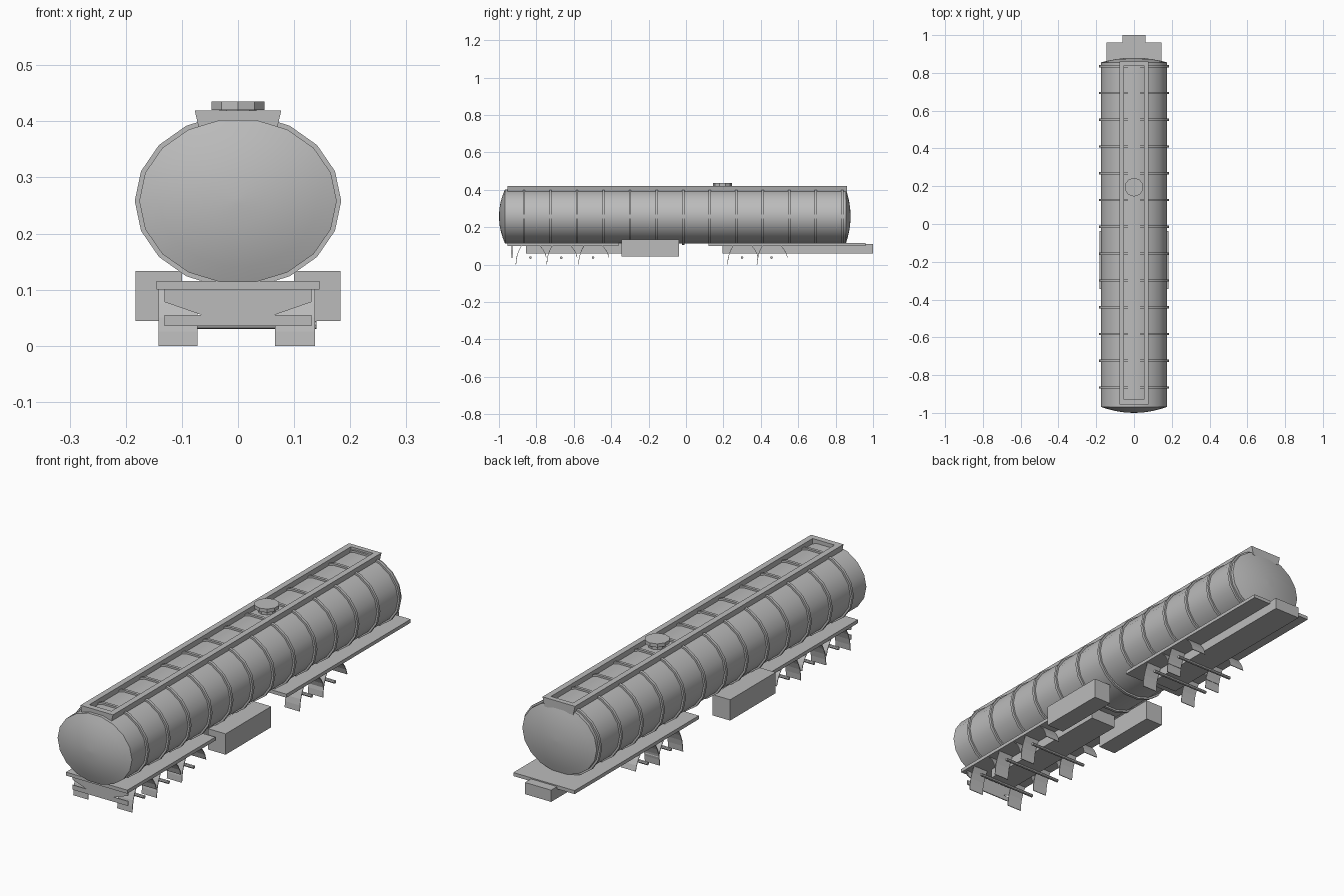
import bpy, bmesh, math
from mathutils import Matrix

old = bpy.data.objects.get("Cube")
if old:
    bpy.data.objects.remove(old, do_unlink=True)

grey = bpy.data.materials.new("plain_grey")
grey.use_nodes = True
GREY = (0.5, 0.5, 0.5, 1)
grey.diffuse_color = GREY
grey.node_tree.nodes["Principled BSDF"].inputs["Base Color"].default_value = GREY


def finish(name, bm, smooth=False):
    bmesh.ops.recalc_face_normals(bm, faces=bm.faces)
    mesh = bpy.data.meshes.new(name)
    bm.to_mesh(mesh)
    bm.free()
    mesh.materials.append(grey)
    ob = bpy.data.objects.new(name, mesh)
    bpy.context.collection.objects.link(ob)
    if smooth:
        bpy.ops.object.select_all(action="DESELECT")
        ob.select_set(True)
        bpy.context.view_layer.objects.active = ob
        bpy.ops.object.shade_smooth_by_angle(angle=math.radians(30))
    return ob


def box(name, x, y, z):
    bm = bmesh.new()
    bmesh.ops.create_cube(bm, size=1)
    for v in bm.verts:
        v.co = [lo + (c + 0.5) * (hi - lo) for c, (lo, hi) in zip(v.co, (x, y, z))]
    return finish(name, bm)


def cylinder(name, radius, depth, sides, matrix, smooth=False):
    bm = bmesh.new()
    bmesh.ops.create_cone(bm, cap_ends=True, segments=sides, radius1=radius,
                          radius2=radius, depth=depth, matrix=matrix)
    return finish(name, bm, smooth)


def loft(name, rings, closed=False, smooth=False):
    """Skin a list of equally long point rings, capping the ends unless closed."""
    bm = bmesh.new()
    loops = [[bm.verts.new(p) for p in ring] for ring in rings]
    pairs = list(zip(loops, loops[1:]))
    if closed:
        pairs.append((loops[-1], loops[0]))
    for a, b in pairs:
        for i in range(len(a)):
            j = (i + 1) % len(a)
            bm.faces.new((a[i], a[j], b[j], b[i]))
    if not closed:
        bm.faces.new(loops[0])
        bm.faces.new(loops[-1])
    return finish(name, bm, smooth)


# Elliptical tank with shallow domed ends
SIDES, TANK_Z, HALF_W, HALF_H = 18, 0.258, 0.176, 0.147


def ellipse(y, scale=1, extra=0):
    return [((HALF_W * scale + extra) * math.cos(a), y, TANK_Z + (HALF_H * scale + extra) * math.sin(a))
            for a in (math.tau * i / SIDES for i in range(SIDES))]


dome = [0.04, 0.3, 0.55, 0.8, 1]
front = [ellipse(-0.968 - 0.032 * (1 - r * r), r) for r in dome]
back = [ellipse(0.855 + 0.025 * (1 - r * r), r) for r in reversed(dome)]
loft("tank", front + back, smooth=True)

# Reinforcing hoops
for i in range(13):
    y = -0.866 + i * 0.1418
    loft("hoop", [ellipse(y - 0.006), ellipse(y - 0.006, extra=0.008),
                  ellipse(y + 0.006, extra=0.008), ellipse(y + 0.006)], closed=True, smooth=True)


# Walkway coaming along the top
def frame(half_x, y0, y1, z):
    return [(-half_x, y0, z), (half_x, y0, z), (half_x, y1, z), (-half_x, y1, z)]


loft("walkway_frame", [frame(0.068, -0.955, 0.86, 0.38), frame(0.077, -0.955, 0.86, 0.419),
                       frame(0.052, -0.93, 0.838, 0.419), frame(0.052, -0.93, 0.838, 0.38)], closed=True)

# Filler hatch
cylinder("hatch_neck", 0.035, 0.04, 10, Matrix.Translation((0, 0.195, 0.405)))
cylinder("hatch_lid", 0.05, 0.015, 10, Matrix.Translation((0, 0.195, 0.4275)))

# Decks and chassis beams
box("front_deck", (-0.145, 0.145), (-0.955, -0.36), (0.1, 0.115))
box("rear_deck", (-0.145, 0.145), (0.12, 0.96), (0.1, 0.115))
box("front_beam", (-0.062, 0.062), (-0.855, -0.2), (0.06, 0.115))
box("rear_beam", (-0.062, 0.062), (0.195, 1.0), (0.06, 0.11))

# Side lockers
for name, s in (("left_locker", 1), ("right_locker", -1)):
    box(name, sorted((s * 0.1, s * 0.183)), (-0.345, -0.037), (0.044, 0.133))

# Bumper plate with a tapered neck
half = [(0.065, 0.055), (0.131, 0.078), (0.131, 0.1)]
bar = [(0.131, 0.035), (0.131, 0.055)]
right = bar + half
outline = right + [(-x, z) for x, z in reversed(right)]
loft("bumper_plate", [[(x, y, z) for x, z in outline] for y in (-0.932, -0.928)])


# Curved mud flaps either side of each axle
def flap(name, x0, x1, path):
    thick = 0.003
    loft(name, [[(x0, y, z), (x1, y, z), (x1, y + thick, z), (x0, y + thick, z)] for y, z in path])


long_path = [(-0.05, 0.1), (-0.063, 0.075), (-0.072, 0.05), (-0.077, 0.025), (-0.079, 0)]
short_path = [(0.05, 0.1), (0.066, 0.08), (0.077, 0.06), (0.084, 0.037)]
for axle_y in (-0.832, -0.667, -0.497, 0.3, 0.457):
    cylinder("axle", 0.007, 0.28, 8, Matrix.Translation((0, axle_y, 0.037)) @ Matrix.Rotation(math.pi / 2, 4, "Y"), True)
    for x0, x1 in ((-0.142, -0.072), (0.066, 0.137)):
        for name, path in (("long_flap", long_path), ("short_flap", short_path)):
            flap(name, x0, x1, [(axle_y + y, z) for y, z in path])
